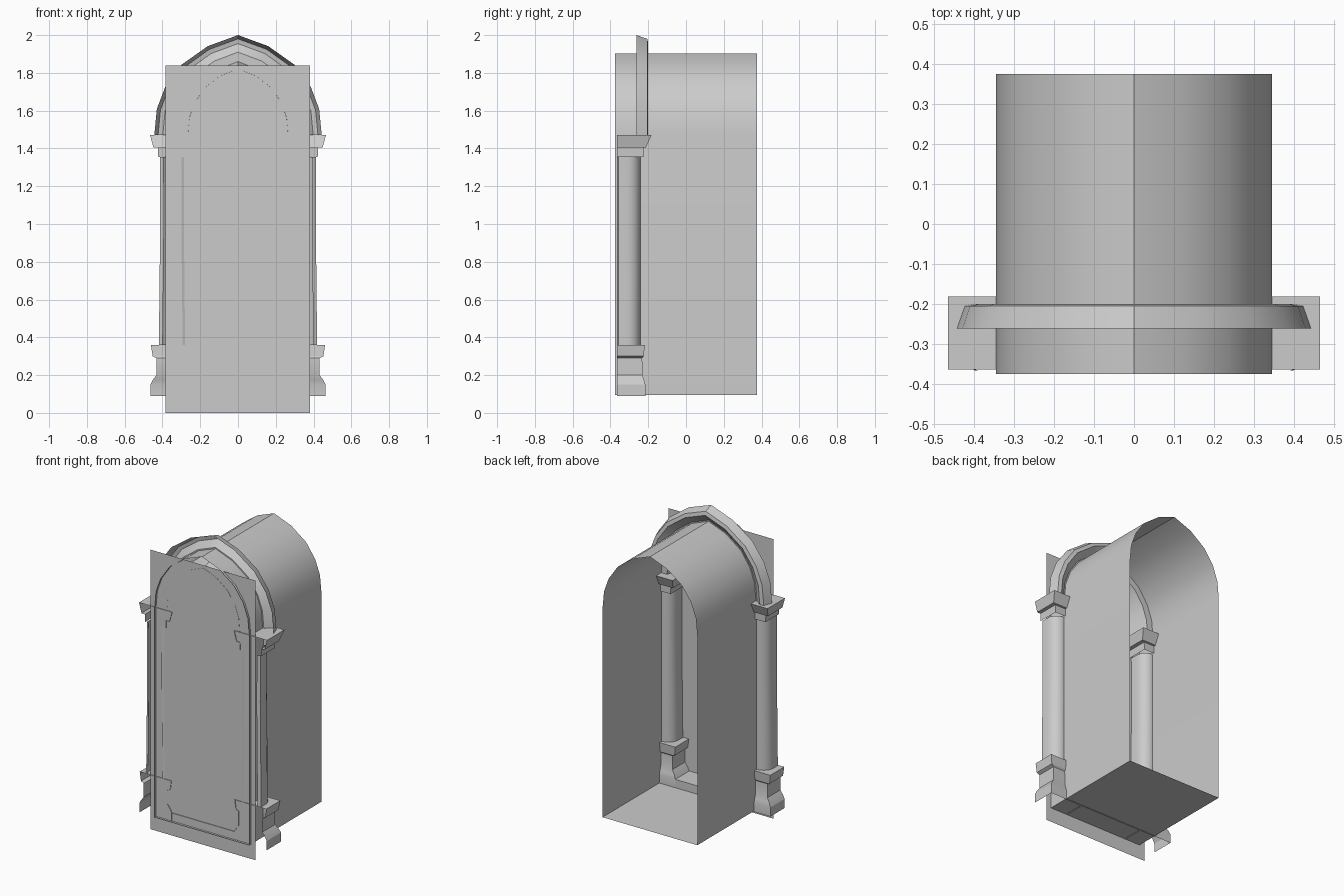
import bpy
import math

cube = bpy.data.objects.get("Cube")
if cube:
    bpy.data.objects.remove(cube)

stone = bpy.data.materials.new("grey_stone")
stone.use_nodes = True
GREY = (0.6, 0.6, 0.6, 1)
stone.diffuse_color = GREY
stone.node_tree.nodes["Principled BSDF"].inputs["Base Color"].default_value = GREY

SPRING = 1.472   # height where the arches begin
FLOOR = 0.095
FRONT = -0.364   # open front edge of the columns
AXIS = 0.346     # column centre line


def make(name, verts, faces, smooth=None):
    mesh = bpy.data.meshes.new(name)
    mesh.from_pydata(verts, [], faces)
    mesh.materials.append(stone)
    obj = bpy.data.objects.new(name, mesh)
    bpy.context.collection.objects.link(obj)
    if smooth:
        bpy.ops.object.select_all(action='DESELECT')
        obj.select_set(True)
        bpy.context.view_layer.objects.active = obj
        bpy.ops.object.shade_smooth_by_angle(angle=math.radians(smooth))
    return obj


def loft(name, rows, smooth=None, cap=False):
    """Skin open rows of points that all have the same length."""
    n = len(rows[0])
    verts = [p for row in rows for p in row]
    faces = [(r * n + i, r * n + i + 1, (r + 1) * n + i + 1, (r + 1) * n + i)
             for r in range(len(rows) - 1) for i in range(n - 1)]
    if cap:
        faces.append(tuple(range((len(rows) - 1) * n, len(rows) * n)))
    return make(name, verts, faces, smooth)


def arch_line(half_width, y):
    """Slightly pointed arch from the right springing to the left one."""
    half = [(1, 0), (.97, .26), (.87, .48), (.68, .7), (.36, .89), (0, 1)]
    rise = half_width + 0.085
    whole = half + [(-u, v) for u, v in reversed(half[:-1])]
    return [(u * half_width, y, SPRING + v * rise) for u, v in whole]


def block_rows(levels, cx):
    """Rectangular sections, open at the front: height, half width, back."""
    return [[(cx - w, FRONT, z), (cx - w, back, z),
             (cx + w, back, z), (cx + w, FRONT, z)] for z, w, back in levels]


def shaft_row(z, w, cx):
    """Round-backed section with a narrow lip at the front."""
    arc = [(-w * math.cos(a), -0.31 + 0.07 * math.sin(a))
           for a in [math.pi * i / 10 for i in range(11)]]
    pts = [(-w + .02, -.366), (-w, -.357)] + arc + [(w, -.357), (w - .02, -.366)]
    return [(cx + x, y, z) for x, y in pts]


# Vaulted passage, open at the back
vault_rows = []
for y in (-0.375, 0.375):
    vault_rows.append([(.345, y, FLOOR)] + arch_line(.345, y) + [(-.345, y, FLOOR)])
loft("vault_shell", vault_rows, 35)
loft("floor", [[(x, y, FLOOR) for x in (-.345, .345)] for y in (-.375, .375)])

# Flat panel closing the front
loft("front_panel", [[(x, -.36, z) for x in (-.385, .38)] for z in (0, 1.84)])

# Hollow moulding around the arch: offset from centre line, depth
moulding = [(.09, -.262), (.07, -.205), (.045, -.2), (0, -.235),
            (-.05, -.235), (-.088, -.361)]
loft("arch_moulding", [arch_line(.353 + d, y) for d, y in moulding], 32)

# Columns, mirrored on both sides
base = [(.09, .118, -.215), (.15, .118, -.215), (.175, .105, -.222),
        (.2, .086, -.23), (.29, .086, -.232), (.3, .106, -.224),
        (.36, .115, -.218)]
capital = [(1.355, .076, -.225), (1.405, .078, -.225),
           (1.406, .102, -.212), (SPRING, .12, -.182)]
shaft = [(.36, .073), (.7, .069), (1.05, .066), (1.356, .068)]
for side, sign in (("left", 1), ("right", -1)):
    cx = sign * AXIS
    loft(side + "_column_base", block_rows(base, cx), 25, cap=True)
    loft(side + "_column_shaft", [shaft_row(z, w, cx) for z, w in shaft], 40)
    loft(side + "_column_capital", block_rows(capital, cx), cap=True)

# Sill between the two column bases
sill = [(FRONT, .15), (-.215, .15), (-.215, .09)]
loft("door_sill", [[(x, y, z) for x in (-.23, .23)] for y, z in sill])
